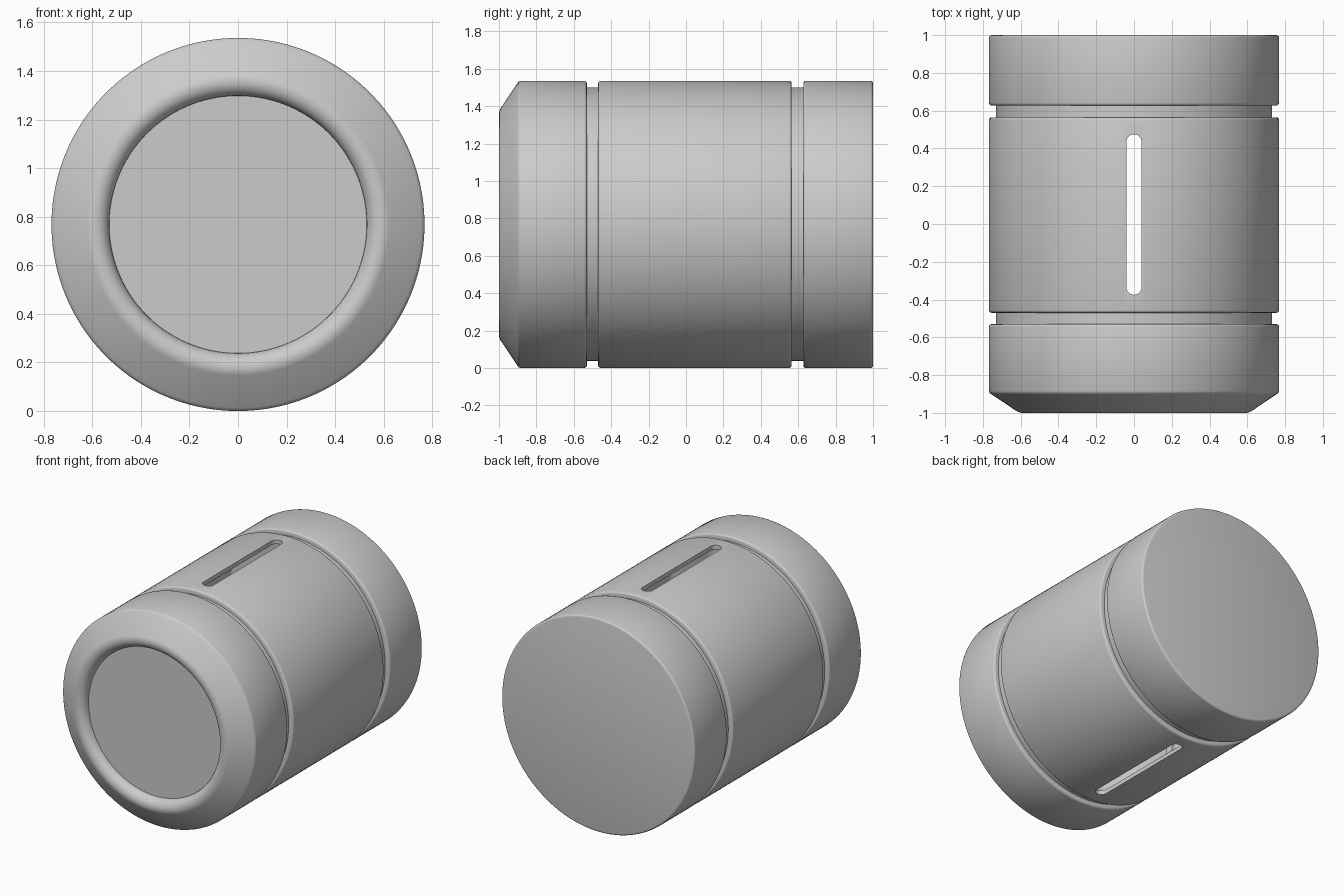
import bpy, bmesh, math

if "Cube" in bpy.data.objects:
    bpy.data.objects.remove(bpy.data.objects["Cube"])

R, G, ZC, N = 0.768, 0.732, 0.768, 128   # outer radius, groove radius, axis height, sides
B = 0.014                                # small edge rounding


def arc(cr, cy, rad, a0, a1, n=4):
    """Points (radius, y) on an arc of the profile."""
    pts = []
    for i in range(n + 1):
        a = math.radians(a0 + (a1 - a0) * i / n)
        pts.append((cr + rad * math.cos(a), cy + rad * math.sin(a)))
    return pts


def groove(y0, y1):
    """Ring groove with rounded lips."""
    return (arc(R - B, y0 - B, B, 0, 90, 3) + [(G, y0), (G, y1)]
            + arc(R - B, y1 + B, B, -90, 0, 3))


def make_object(name, bm):
    mesh = bpy.data.meshes.new(name)
    bmesh.ops.recalc_face_normals(bm, faces=bm.faces)
    bm.to_mesh(mesh)
    bm.free()
    ob = bpy.data.objects.new(name, mesh)
    bpy.context.collection.objects.link(ob)
    return ob


# Body: lathed profile around the y axis, recessed front disc, flat back
profile = arc(0.59, -0.94, 0.06, 180, 302, 10)
profile += [(R - B, -0.902), (R - 0.004, -0.895), (R, -0.885)]
profile += groove(-0.53, -0.47) + groove(0.565, 0.627)
profile += arc(R - B, 1 - B, B, 0, 90, 3)
bm = bmesh.new()
rings = []
for r, y in profile:
    rings.append([bm.verts.new((r * math.sin(2 * math.pi * (i + 0.5) / N), y,
                                ZC + r * math.cos(2 * math.pi * (i + 0.5) / N)))
                  for i in range(N)])
for a, b in zip(rings, rings[1:]):
    for i in range(N):
        j = (i + 1) % N
        bm.faces.new((a[i], a[j], b[j], b[i]))
bm.faces.new(rings[0])
bm.faces.new(rings[-1])
body = make_object("cylinder_body", bm)

# Slot cutter: rounded bar passing through top and bottom
W, Y0, Y1 = 0.04, -0.375, 0.475
outline = []
for cy, start in ((Y1 - W, 0), (Y0 + W, 180)):
    for i in range(13):
        a = math.radians(start + 15 * i)
        outline.append((W * math.cos(a), cy + W * math.sin(a)))
bm = bmesh.new()
face = bm.faces.new([bm.verts.new((x, y, -0.3)) for x, y in outline])
ext = bmesh.ops.extrude_face_region(bm, geom=[face])
for v in ext["geom"]:
    if isinstance(v, bmesh.types.BMVert):
        v.co.z = 1.9
cutter = make_object("slot_cutter", bm)
cutter.hide_render = True

bpy.context.view_layer.objects.active = body
body.select_set(True)
mod = body.modifiers.new("slot", "BOOLEAN")
mod.object = cutter
mod.operation = "DIFFERENCE"
mod.solver = "EXACT"
bpy.ops.object.modifier_apply(modifier=mod.name)
bpy.data.objects.remove(cutter, do_unlink=True)

# Open the hollow interior and give each slot a short lip
bm = bmesh.new()
bm.from_mesh(body.data)
walls = [f for f in bm.faces
         if abs(f.normal.z) < 0.01
         and all(abs(v.co.x) < W + 0.002 and Y0 - 0.01 < v.co.y < Y1 + 0.01 for v in f.verts)]
bmesh.ops.delete(bm, geom=walls, context="FACES")
rim = [e for e in bm.edges if e.is_boundary]
lip = bmesh.ops.extrude_edge_only(bm, edges=rim)
for v in lip["geom"]:
    if isinstance(v, bmesh.types.BMVert):
        v.co.z += -0.03 if v.co.z > ZC else 0.03
bm.to_mesh(body.data)
bm.free()

bpy.ops.object.shade_smooth_by_angle(angle=math.radians(35))
